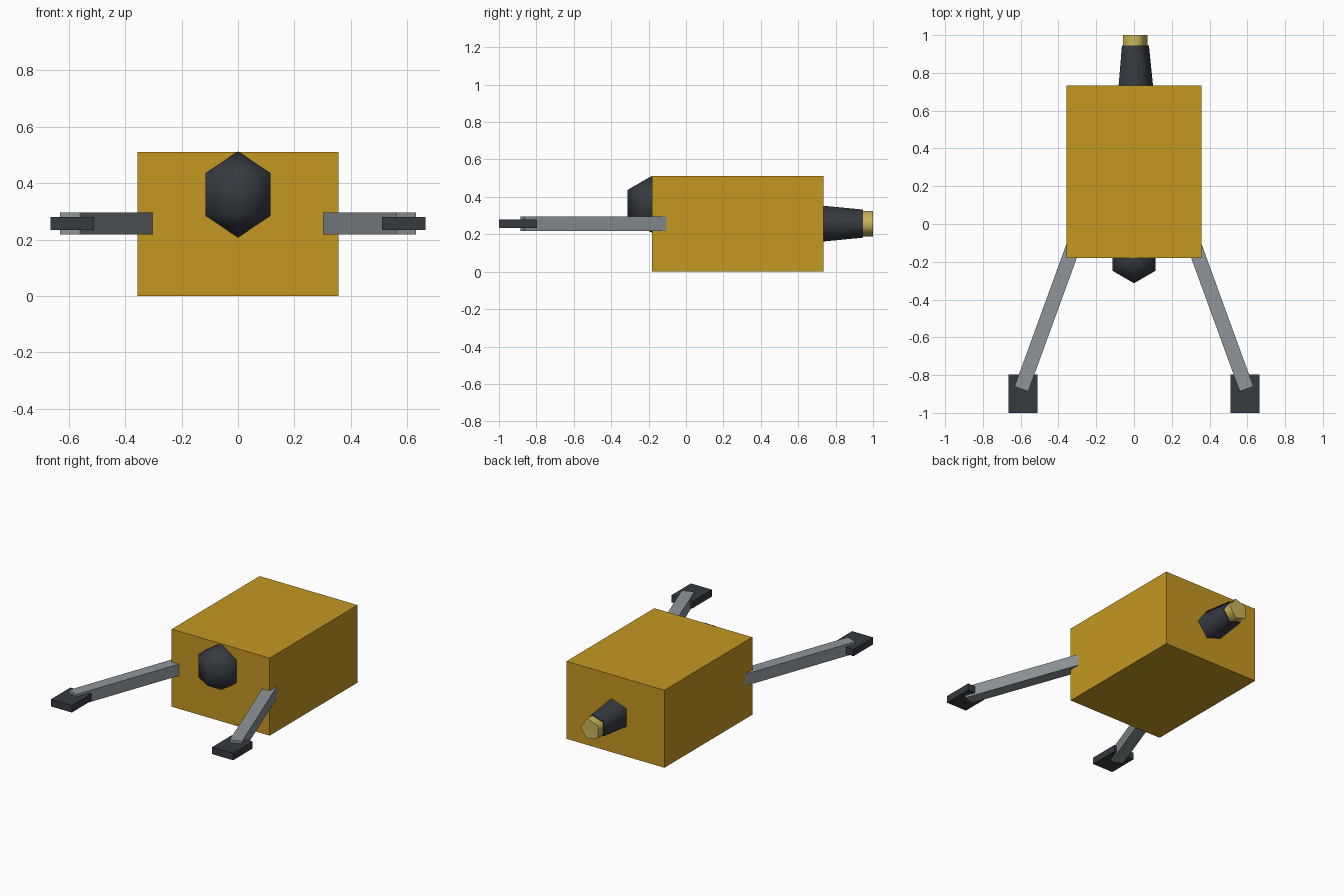
import bpy
from math import radians, sin, cos

cube = bpy.data.objects.get("Cube")
if cube:
    bpy.data.objects.remove(cube, do_unlink=True)


def material(name, color):
    mat = bpy.data.materials.new(name)
    mat.use_nodes = True
    mat.diffuse_color = (*color, 1)
    mat.node_tree.nodes["Principled BSDF"].inputs["Base Color"].default_value = (*color, 1)
    return mat


amber = material("amber yellow", (0.56, 0.31, 0.016))
grey = material("steel grey", (0.27, 0.30, 0.32))
dark = material("dark slate", (0.036, 0.043, 0.052))
brass = material("pale brass", (0.60, 0.46, 0.10))


def finish(name, mat, smooth=False):
    obj = bpy.context.object
    obj.name = name
    obj.data.materials.append(mat)
    # Cone caps (five-sided faces) stay flat so their rims are crisp
    for face in obj.data.polygons:
        face.use_smooth = smooth and len(face.vertices) < 5
    return obj


def box(name, mat, center, size, turn=0):
    bpy.ops.mesh.primitive_cube_add(size=1, location=center, rotation=(0, 0, turn))
    bpy.context.object.scale = size
    return finish(name, mat)


def tail_section(name, mat, y0, y1, r0, r1):
    # Five-sided section running backwards along +y, one corner towards +x
    bpy.ops.mesh.primitive_cone_add(
        vertices=5, radius1=r0, radius2=r1, depth=y1 - y0,
        location=(0, (y0 + y1) / 2, MID_Z), rotation=(radians(-90), 0, 0))
    obj = finish(name, mat, smooth=True)
    # Turn the pentagon so that its corner points to +x
    for v in obj.data.vertices:
        v.co.x, v.co.y = v.co.y, -v.co.x
    return obj


MID_Z = 0.257

# Body
box("body", amber, (0, 0.277, 0.2555), (0.714, 0.915, 0.511))

# Faceted head set into the front wall
bpy.ops.mesh.primitive_uv_sphere_add(segments=6, ring_count=3, radius=0.153,
                                     location=(0, -0.181, 0.36))
finish("head", dark, smooth=True)

# Tail nozzle and its tip
tail_section("tail_nozzle", dark, 0.70, 0.945, 0.104, 0.079)
tail_section("tail_tip", brass, 0.93, 1.0, 0.071, 0.071)

# Splayed arms with flat feet
ARM_LENGTH = 0.85
splay = radians(20)
for side, label in ((1, "left"), (-1, "right")):
    x = 0.596 - sin(splay) * ARM_LENGTH / 2
    y = -0.873 + cos(splay) * ARM_LENGTH / 2
    box(label + "_arm", grey, (side * x, y, MID_Z),
        (0.077, ARM_LENGTH, 0.077), side * splay)
    box(label + "_foot", dark, (side * 0.588, -0.898, 0.256), (0.153, 0.204, 0.046))
